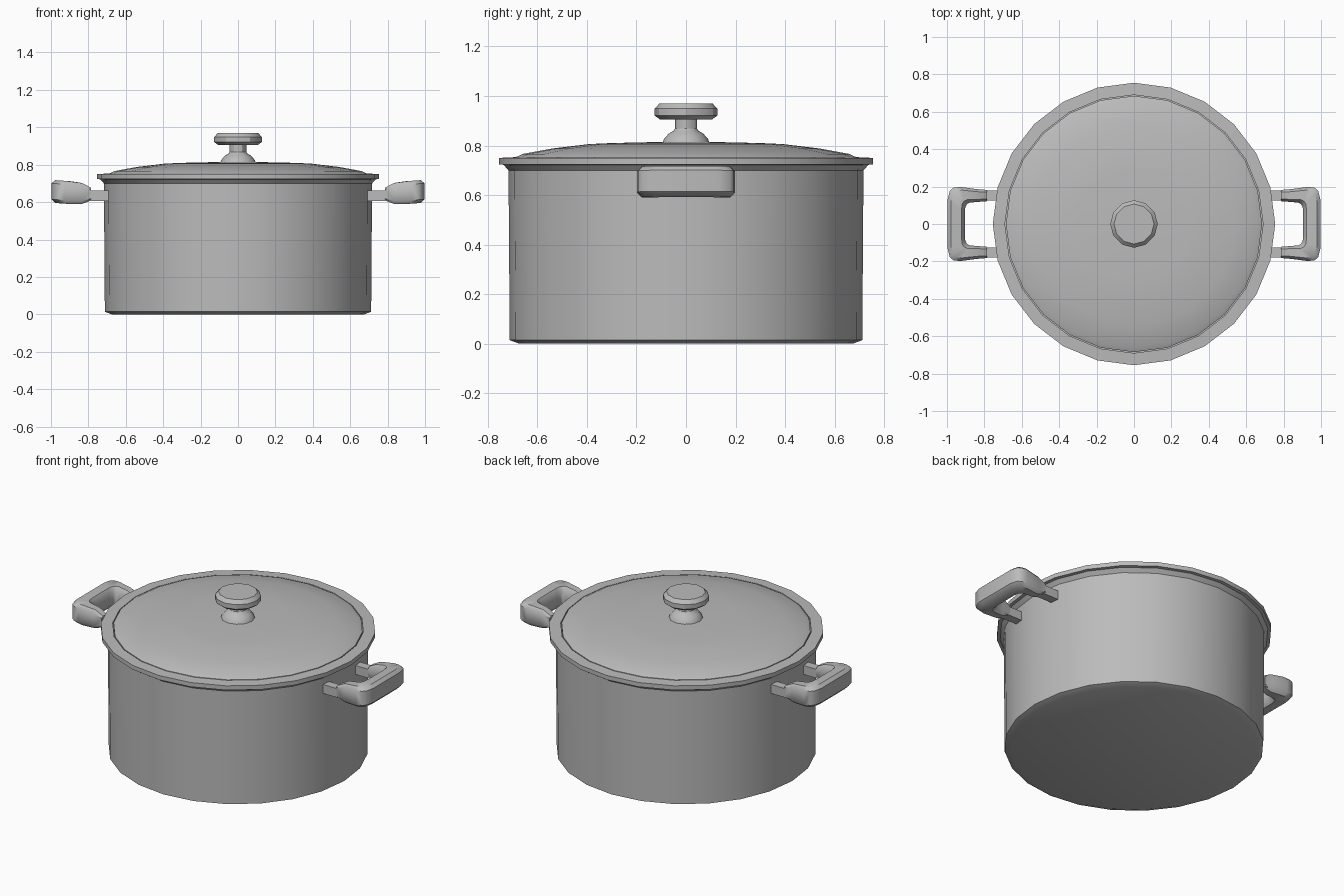
import bpy, bmesh, math

if "Cube" in bpy.data.objects:
    bpy.data.objects.remove(bpy.data.objects["Cube"])

steel = bpy.data.materials.new("brushed steel grey")
steel.diffuse_color = (0.5, 0.5, 0.5, 1)
steel.use_nodes = True
steel.node_tree.nodes["Principled BSDF"].inputs["Base Color"].default_value = steel.diffuse_color


def finish(name, bm, angle=30):
    bmesh.ops.remove_doubles(bm, verts=bm.verts, dist=1e-5)
    bmesh.ops.recalc_face_normals(bm, faces=bm.faces)
    me = bpy.data.meshes.new(name)
    bm.to_mesh(me)
    bm.free()
    me.materials.append(steel)
    for p in me.polygons:
        p.use_smooth = True
    me.set_sharp_from_angle(angle=math.radians(angle))
    ob = bpy.data.objects.new(name, me)
    bpy.context.collection.objects.link(ob)
    return ob


def lathe(name, profile, sides, angle=30):
    """Revolve (radius, z) points; open ends are capped."""
    bm = bmesh.new()
    rings = []
    for r, z in profile:
        rings.append([bm.verts.new((r * math.cos(2 * math.pi * i / sides),
                                    r * math.sin(2 * math.pi * i / sides), z))
                      for i in range(sides)])
    for a, b in zip(rings, rings[1:]):
        for i in range(sides):
            j = (i + 1) % sides
            bm.faces.new((a[i], a[j], b[j], b[i]))
    bm.faces.new(rings[0])
    bm.faces.new(rings[-1])
    return finish(name, bm, angle)


# Pot body: outer wall, flared rim, inner wall and floor
lathe("pot_body", [(0.675, 0.0), (0.712, 0.014), (0.717, 0.70), (0.737, 0.722),
                   (0.755, 0.724), (0.755, 0.75), (0.69, 0.753),
                   (0.69, 0.04)], 24)

# Domed lid
lathe("lid", [(0.685, 0.735), (0.685, 0.754), (0.66, 0.766), (0.54, 0.788),
              (0.39, 0.806), (0.30, 0.810), (0.08, 0.815)], 24)

# Knob: foot, stem and chamfered disc
lathe("lid_knob", [(0.096, 0.805), (0.09, 0.825), (0.07, 0.848), (0.05, 0.86),
                   (0.045, 0.868), (0.045, 0.905), (0.105, 0.905),
                   (0.127, 0.921), (0.127, 0.949), (0.107, 0.97)], 12)

# Side handle outline: (outer x, outer y, inner x, inner y, half height)
STATIONS = [(0.785, 0.182, 0.785, 0.122, 0.034),
            (0.835, 0.186, 0.835, 0.118, 0.056),
            (0.93, 0.198, 0.88, 0.114, 0.061),
            (0.965, 0.194, 0.894, 0.105, 0.061),
            (0.985, 0.178, 0.902, 0.09, 0.061),
            (0.997, 0.13, 0.904, 0.06, 0.061)]
# Chamfered section: (position from inner to outer, height factor)
SECTION = [(0, -0.6), (0.2, -1), (0.8, -1), (1, -0.7),
           (1, 0.7), (0.8, 1), (0.2, 1), (0, 0.6)]


def grip(name, side):
    bm = bmesh.new()
    stations = STATIONS + [(a, -b, c, -d, h) for a, b, c, d, h in reversed(STATIONS)]
    rings = []
    for ox, oy, ix, iy, h in stations:
        ring = []
        for t, k in SECTION:
            x = ix + (ox - ix) * t
            z = 0.646 + 0.07 * (x - 0.83) + k * h
            ring.append(bm.verts.new((side * x, iy + (oy - iy) * t, z)))
        rings.append(ring)
    for a, b in zip(rings, rings[1:]):
        for i in range(8):
            j = (i + 1) % 8
            bm.faces.new((a[i], a[j], b[j], b[i]))
    bm.faces.new(rings[0])
    bm.faces.new(rings[-1])
    return finish(name, bm, 40)


def bracket(name, side, s):
    bm = bmesh.new()
    bmesh.ops.create_cube(bm, size=1)
    for v in bm.verts:
        v.co.x = side * (0.755 + v.co.x * 0.13)
        v.co.y = s * (0.152 + v.co.y * 0.052)
        v.co.z = 0.634 + v.co.z * 0.054
    return finish(name, bm)


# Grips with two mounting bars on each side
for side, label in ((1, "right"), (-1, "left")):
    grip(label + "_handle_grip", side)
    for s, end in ((1, "back"), (-1, "front")):
        bracket(f"{label}_{end}_handle_bar", side, s)
